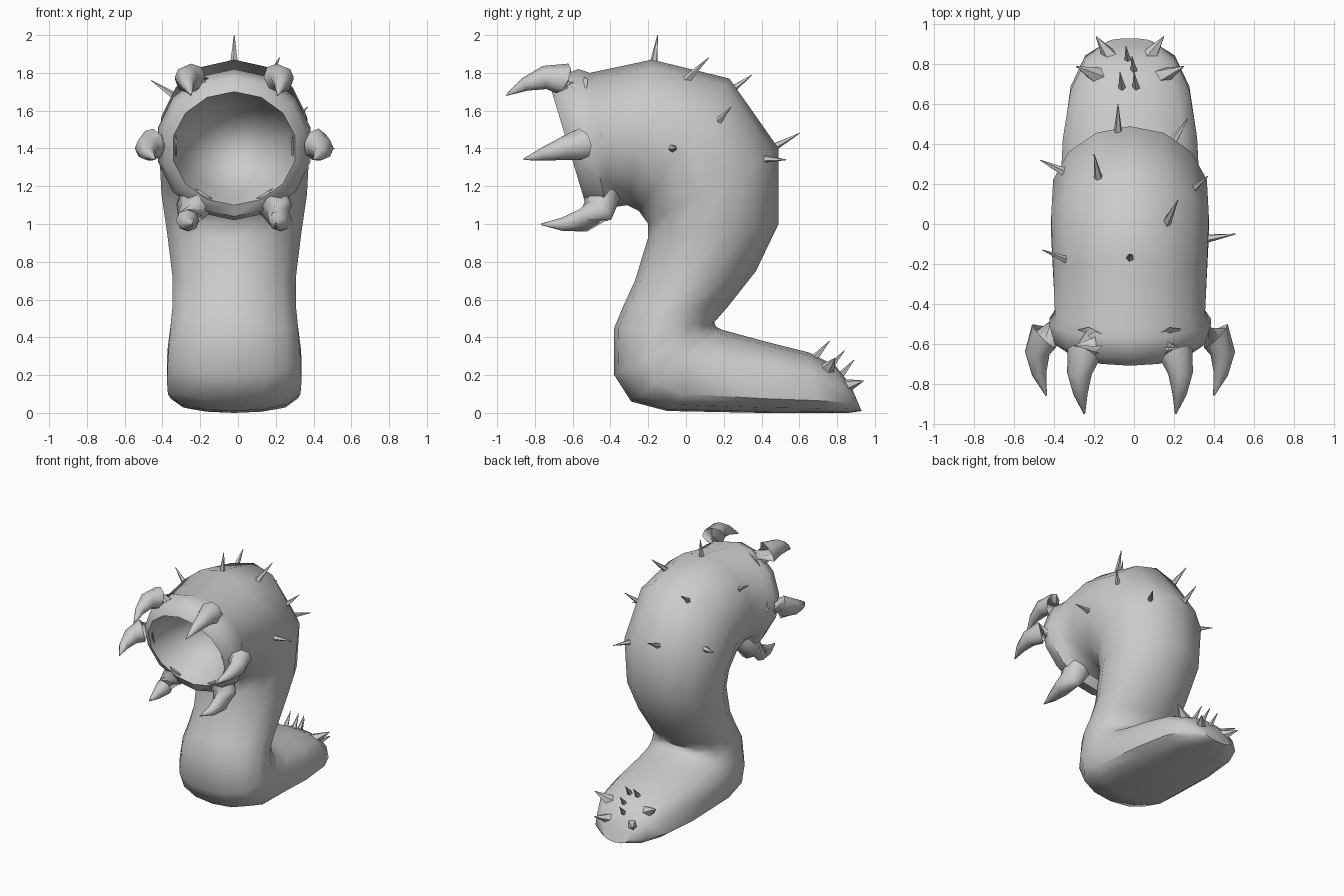
import bpy, bmesh, math
from mathutils import Vector

if "Cube" in bpy.data.objects:
    bpy.data.objects.remove(bpy.data.objects["Cube"])

grey = bpy.data.materials.new("plain_grey")
grey.use_nodes = True
COLOUR = (0.6, 0.6, 0.6, 1)
grey.diffuse_color = COLOUR
grey.node_tree.nodes["Principled BSDF"].inputs["Base Color"].default_value = COLOUR
CX = -0.02


def loft(name, rings, angle):
    """Skin a list of equal point rings and cap both ends."""
    bm = bmesh.new()
    loops = [[bm.verts.new(p) for p in ring] for ring in rings]
    n = len(loops[0])
    for a, b in zip(loops, loops[1:]):
        for i in range(n):
            j = (i + 1) % n
            bm.faces.new((a[i], a[j], b[j], b[i]))
    bm.faces.new(loops[0][::-1])
    bm.faces.new(loops[-1])
    bmesh.ops.recalc_face_normals(bm, faces=bm.faces)
    mesh = bpy.data.meshes.new(name)
    bm.to_mesh(mesh)
    bm.free()
    obj = bpy.data.objects.new(name, mesh)
    bpy.context.collection.objects.link(obj)
    mesh.materials.append(grey)
    bpy.ops.object.select_all(action="DESELECT")
    obj.select_set(True)
    bpy.context.view_layer.objects.active = obj
    bpy.ops.object.shade_smooth_by_angle(angle=math.radians(angle))
    return obj


def section(inner, outer, half_width, flat=1.0, sides=14):
    """Oval ring spanning a belly point and a back point; flat squares the belly side."""
    a, b = Vector((CX, *inner)), Vector((CX, *outer))
    mid, arm = (a + b) / 2, (b - a) / 2
    ring = []
    for i in range(sides):
        t = math.tau * i / sides
        c = math.cos(t)
        if c < 0:
            c = -abs(c) ** flat
        ring.append(mid + arm * c + Vector((half_width * math.sin(t), 0, 0)))
    return ring


def tube(name, path, radii, sides, angle):
    """Tapered tube along a path."""
    rings = []
    for i, p in enumerate(path):
        d = (path[min(i + 1, len(path) - 1)] - path[max(i - 1, 0)]).normalized()
        u = d.orthogonal().normalized()
        v = d.cross(u)
        rings.append([p + radii[i] * (u * math.cos(math.tau * k / sides)
                                      + v * math.sin(math.tau * k / sides))
                      for k in range(sides)])
    return loft(name, rings, angle)


# Body: mouth cavity, lip, arched neck, trunk, then the tail lying on the ground
stations = [
    ((-.20, 1.38), (-.22, 1.50), .06),
    ((-.26, 1.25), (-.34, 1.61), .20),
    ((-.39, 1.17), (-.52, 1.67), .28),
    ((-.47, 1.13), (-.64, 1.69), .31),
    ((-.53, 1.10), (-.71, 1.70), .33),
    ((-.50, 1.04), (-.67, 1.78), .385),
    ((-.41, 1.02), (-.57, 1.82), .415),
    ((-.38, 1.09), (-.51, 1.80), .385),
    ((-.31, 1.10), (-.18, 1.87), .395),
    ((-.25, 1.07), (.23, 1.77), .405),
    ((-.20, 1.00), (.49, 1.40), .395),
    ((-.20, .93), (.49, 1.00), .365),
    ((-.27, .70), (.37, .75), .335),
    ((-.33, .57), (.22, .56), .335),
    ((-.38, .45), (.15, .48), .345, .9),
    ((-.38, .20), (.16, .455), .36, .7),
    ((-.29, .06), (.19, .44), .365, .5),
    ((-.10, .01), (.30, .41), .36, .4),
    ((.40, 0), (.45, .37), .345, .35),
    ((.70, 0), (.65, .32), .305, .35),
    ((.86, 0), (.79, .25), .23, .4),
    ((.93, .01), (.87, .15), .12, .6),
]
loft("body", [section(*s) for s in stations], 50)

# Six hooked fangs around the lip
centre = Vector((CX, -.57, 1.42))
up, forward = Vector((0, -.26, .965)), Vector((0, -.965, -.26))
profile = [(.34, -.05), (.43, -.01), (.465, .08), (.455, .19), (.42, .30)]
for k, degrees in enumerate((0, 57, 123, 180, 238, 302)):
    a = math.radians(degrees)
    out = Vector((math.cos(a), 0, 0)) + up * math.sin(a)
    path = [centre + out * r + forward * f for r, f in profile]
    tube(f"fang_{k + 1}", path, [.10, .085, .062, .036, .004], 8, 60)


def spike(name, base, tip, radius):
    base, tip = Vector(base), Vector(tip)
    base -= (tip - base) * .2
    tube(name, [base, tip], [radius, .002], 5, 30)


# Thin spikes on the back and sides
back_spikes = [
    ((-.02, -.17, 1.86), (-.02, -.15, 2.0)),
    ((.17, .02, 1.78), (.22, .12, 1.88)),
    ((-.18, .24, 1.71), (-.20, .35, 1.79)),
    ((.29, .17, 1.54), (.37, .24, 1.62)),
    ((-.08, .47, 1.41), (-.08, .60, 1.48)),
    ((.20, .42, 1.345), (.27, .53, 1.34)),
    ((.38, -.07, 1.40), (.51, -.05, 1.40)),
    ((-.34, -.18, 1.68), (-.46, -.13, 1.76)),
    ((-.37, .27, 1.38), (-.47, .32, 1.40)),
]
for k, (base, tip) in enumerate(back_spikes):
    spike(f"back_spike_{k + 1}", base, tip, .024)

# Spikes at the tail tip: stout mirrored pairs and slim central ones
for side, word in ((1, "left"), (-1, "right")):
    spike(f"tail_outer_spike_{word}", (CX + side * .16, .74, .22),
          (CX + side * .27, .79, .29), .055)
    spike(f"tail_rear_spike_{word}", (CX + side * .10, .84, .14),
          (CX + side * .17, .94, .17), .05)
for k, (x, y, z) in enumerate(((-.06, .69, .30), (.01, .69, .30), (0, .77, .25), (-.03, .82, .20))):
    spike(f"tail_slim_spike_{k + 1}", (x, y, z), (x - .01, y + .07, z + .08), .022)
